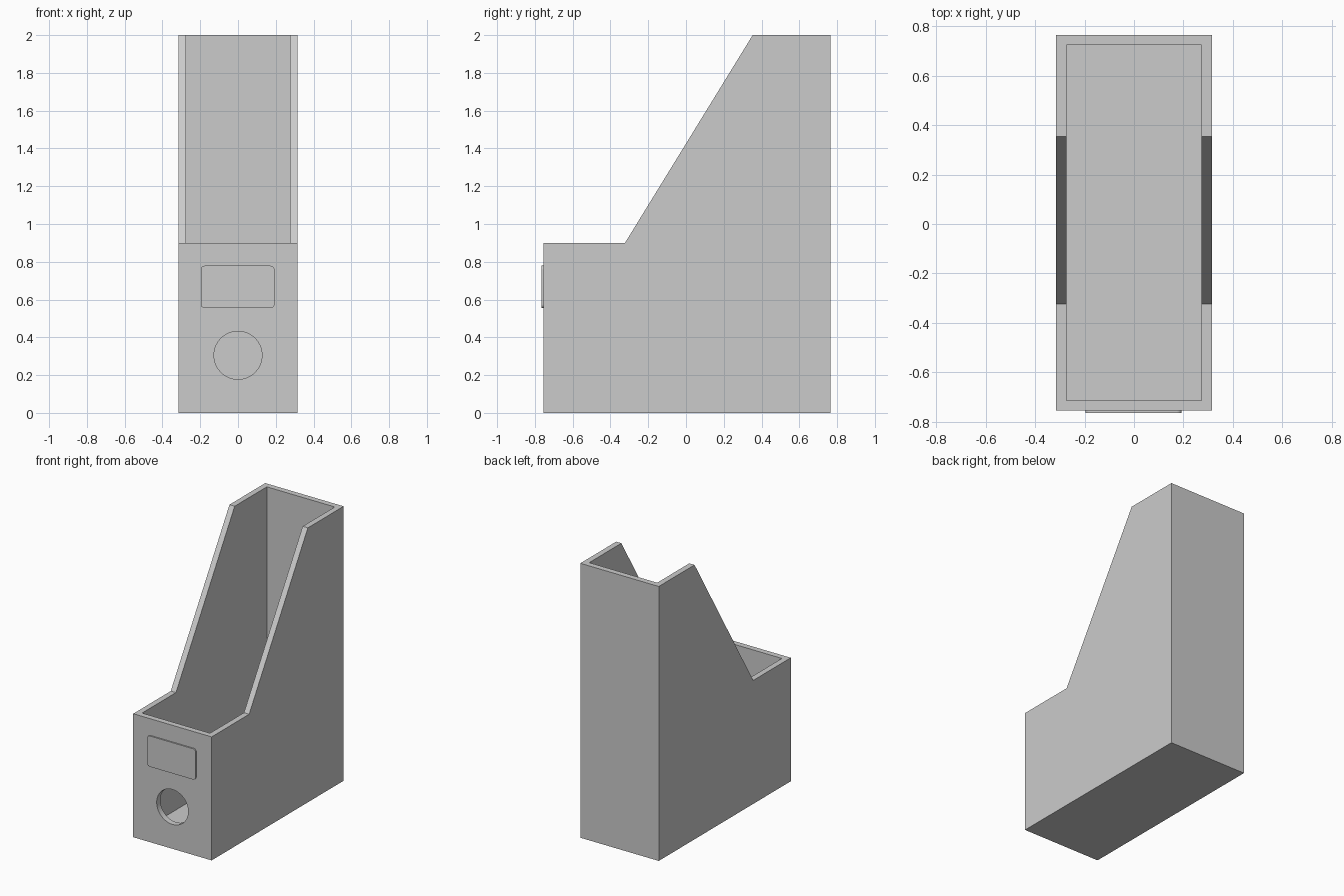
import bpy, bmesh, math
from mathutils import Matrix, Vector

if "Cube" in bpy.data.objects:
    bpy.data.objects.remove(bpy.data.objects["Cube"])


def make_object(name, bm):
    bmesh.ops.recalc_face_normals(bm, faces=bm.faces)
    mesh = bpy.data.meshes.new(name)
    bm.to_mesh(mesh)
    bm.free()
    obj = bpy.data.objects.new(name, mesh)
    bpy.context.collection.objects.link(obj)
    return obj


def extrude_outline(name, points, offset):
    bm = bmesh.new()
    face = bm.faces.new([bm.verts.new(p) for p in points])
    grown = bmesh.ops.extrude_face_region(bm, geom=[face])["geom"]
    moved = [v for v in grown if isinstance(v, bmesh.types.BMVert)]
    bmesh.ops.translate(bm, verts=moved, vec=Vector(offset))
    return make_object(name, bm)


def cut(target, cutter):
    cutter.hide_render = True
    mod = target.modifiers.new(cutter.name, 'BOOLEAN')
    mod.operation, mod.solver, mod.object = 'DIFFERENCE', 'EXACT', cutter
    bpy.context.view_layer.objects.active = target
    bpy.ops.object.modifier_apply(modifier=mod.name)
    bpy.data.objects.remove(cutter)


HALF_W, FRONT, BACK, WALL = 0.316, -0.755, 0.765, 0.042

# Box body: side profile with the sloped opening, extruded across the width
profile = [(FRONT, 0), (BACK, 0), (BACK, 2), (0.353, 2), (-0.323, 0.9), (FRONT, 0.9)]
body = extrude_outline("file_box", [(-HALF_W, y, z) for y, z in profile], (2 * HALF_W, 0, 0))

# Hollow interior, open at the top
x, y0, y1 = HALF_W - WALL, FRONT + WALL, BACK - WALL
cut(body, extrude_outline("interior_cutter",
    [(-x, y0, 0.045), (x, y0, 0.045), (x, y1, 0.045), (-x, y1, 0.045)], (0, 0, 2.2)))

# Round finger hole in the front wall
bm = bmesh.new()
bmesh.ops.create_cone(bm, cap_ends=True, segments=64, radius1=0.127, radius2=0.127, depth=0.2,
                      matrix=Matrix.Translation((0, FRONT, 0.305)) @ Matrix.Rotation(math.pi / 2, 4, 'X'))
cut(body, make_object("hole_cutter", bm))

# Rounded label plate on the front
r, cx, cz, hw, hh = 0.02, -0.002, 0.667, 0.195, 0.112
outline = []
for i, (sx, sz) in enumerate([(1, 1), (-1, 1), (-1, -1), (1, -1)]):
    for k in range(7):
        a = math.pi / 2 * (i + k / 6)
        outline.append((cx + sx * (hw - r) + r * math.cos(a), -0.765,
                        cz + sz * (hh - r) + r * math.sin(a)))
label = extrude_outline("label_plate", outline, (0, 0.012, 0))

# Smooth the round edges, keep the corners sharp
for obj in (body, label):
    bpy.ops.object.select_all(action='DESELECT')
    obj.select_set(True)
    bpy.context.view_layer.objects.active = obj
    bpy.ops.object.shade_smooth_by_angle(angle=math.radians(30))
